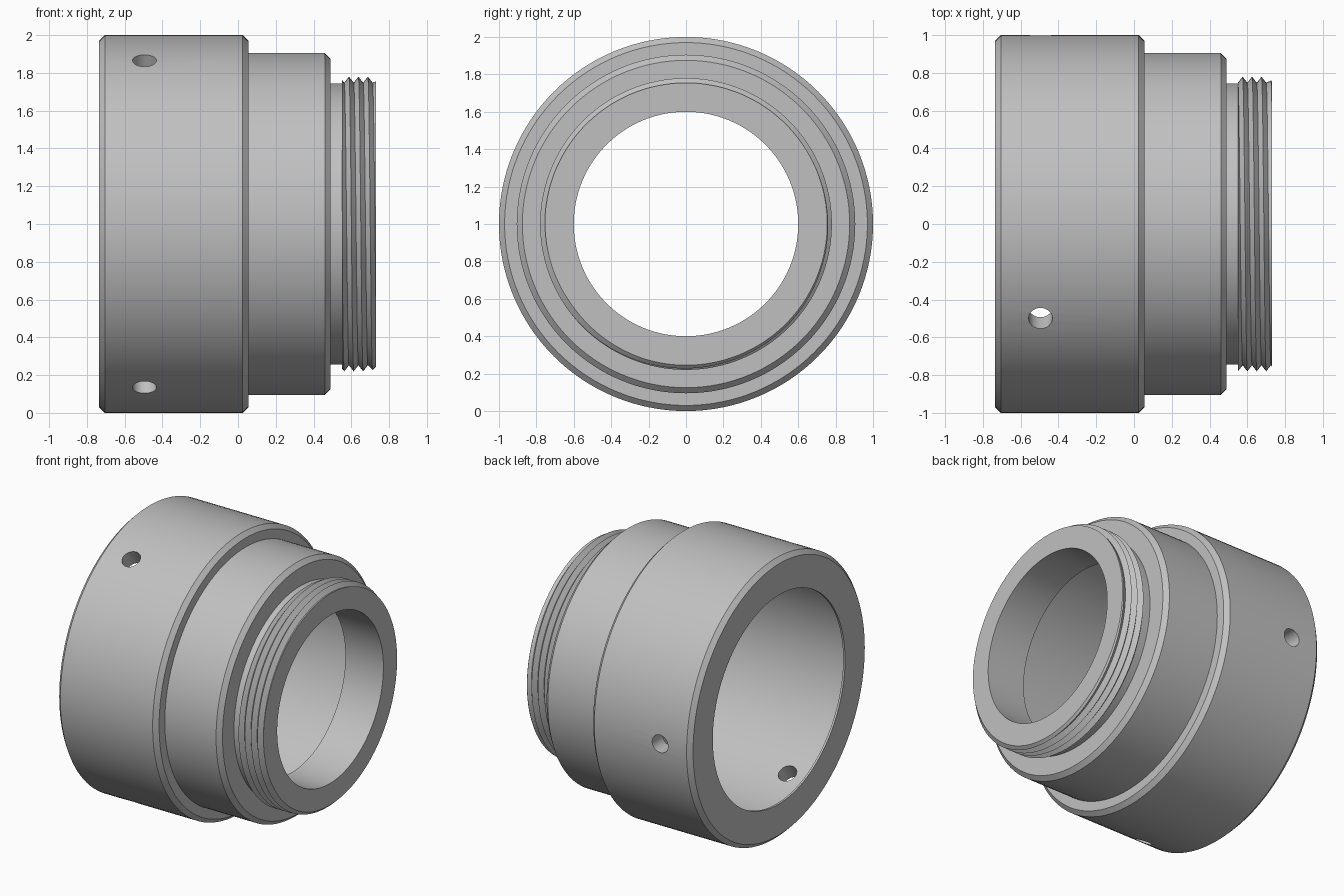
import bpy, bmesh, math
from mathutils import Matrix

cube = bpy.data.objects.get("Cube")
if cube:
    bpy.data.objects.remove(cube, do_unlink=True)

SEG = 128
AXIS_Z = 1.0

metal = bpy.data.materials.new("grey metal")
metal.use_nodes = True
GREY = (0.53, 0.53, 0.53, 1)
metal.diffuse_color = GREY
metal.node_tree.nodes["Principled BSDF"].inputs["Base Color"].default_value = GREY


def ring_point(x, r, a):
    return (x, r * math.cos(a), AXIS_Z + r * math.sin(a))


def finish(name, bm):
    bmesh.ops.recalc_face_normals(bm, faces=bm.faces)
    mesh = bpy.data.meshes.new(name)
    bm.to_mesh(mesh)
    bm.free()
    obj = bpy.data.objects.new(name, mesh)
    bpy.context.collection.objects.link(obj)
    mesh.materials.append(metal)
    return obj


def sweep(name, columns, closed):
    """Skin a list of vertex columns that go once around the x axis."""
    bm = bmesh.new()
    grid = [[bm.verts.new(p) for p in col] for col in columns]
    n = len(grid[0])
    for a, b in zip(grid, grid[1:]):
        for j in range(n if closed else n - 1):
            k = (j + 1) % n
            bm.faces.new((a[j], a[k], b[k], b[j]))
    bmesh.ops.remove_doubles(bm, verts=bm.verts, dist=1e-5)
    return finish(name, bm)


def smooth(obj, angle):
    bpy.ops.object.select_all(action="DESELECT")
    obj.select_set(True)
    bpy.context.view_layer.objects.active = obj
    bpy.ops.object.shade_smooth_by_angle(angle=math.radians(angle))


angles = [2 * math.pi * i / SEG for i in range(SEG + 1)]

# Hollow stepped housing: outside, threaded neck, narrow bore, wide chamber
profile = [(-.735, .747), (-.735, .97), (-.705, 1), (.025, 1), (.055, .97),
           (.055, .905), (.46, .905), (.49, .875), (.49, .745), (.73, .745),
           (.73, .6), (.43, .6), (.43, .88), (-.72, .88), (-.72, .747)]
housing = sweep("housing", [[ring_point(x, r, a) for x, r in profile]
                            for a in angles], True)

# Three radial screw holes
bm = bmesh.new()
for deg in (0, 120, 240):
    a = math.radians(deg)
    place = (Matrix.Translation((-.495, 0, AXIS_Z)) @ Matrix.Rotation(a, 4, "X")
             @ Matrix.Translation((0, .93, 0)) @ Matrix.Rotation(math.pi / 2, 4, "X"))
    bmesh.ops.create_cone(bm, cap_ends=True, segments=32, radius1=.063,
                          radius2=.063, depth=.3, matrix=place)
cutter = finish("hole_cutter", bm)
cutter.hide_render = True
cut = housing.modifiers.new("screw holes", "BOOLEAN")
cut.operation = "DIFFERENCE"
cut.solver = "EXACT"
cut.object = cutter
bpy.context.view_layer.update()
baked = bpy.data.meshes.new_from_object(
    housing.evaluated_get(bpy.context.evaluated_depsgraph_get()))
housing.modifiers.clear()
housing.data = baked
bpy.data.objects.remove(cutter, do_unlink=True)
smooth(housing, 30)

# Helical V thread on the neck, trimmed flat at both ends
START, END, PITCH = .55, .73, .05
ROOT, CREST = .748, .78


def thread_column(a):
    turn = a / (2 * math.pi)
    points = [ring_point(START, .74, a)]
    for k in range(-3, 10):
        x = min(max(START + PITCH * (k / 2 + turn), START), END)
        phase = ((x - START) / PITCH - turn) % 1
        r = ROOT + (CREST - ROOT) * (1 - abs(2 * phase - 1))
        points.append(ring_point(x, min(r, .755 + END - x), a))
    return points + [ring_point(END, .74, a)]


thread = sweep("neck_thread", [thread_column(a) for a in angles], False)
smooth(thread, 30)
